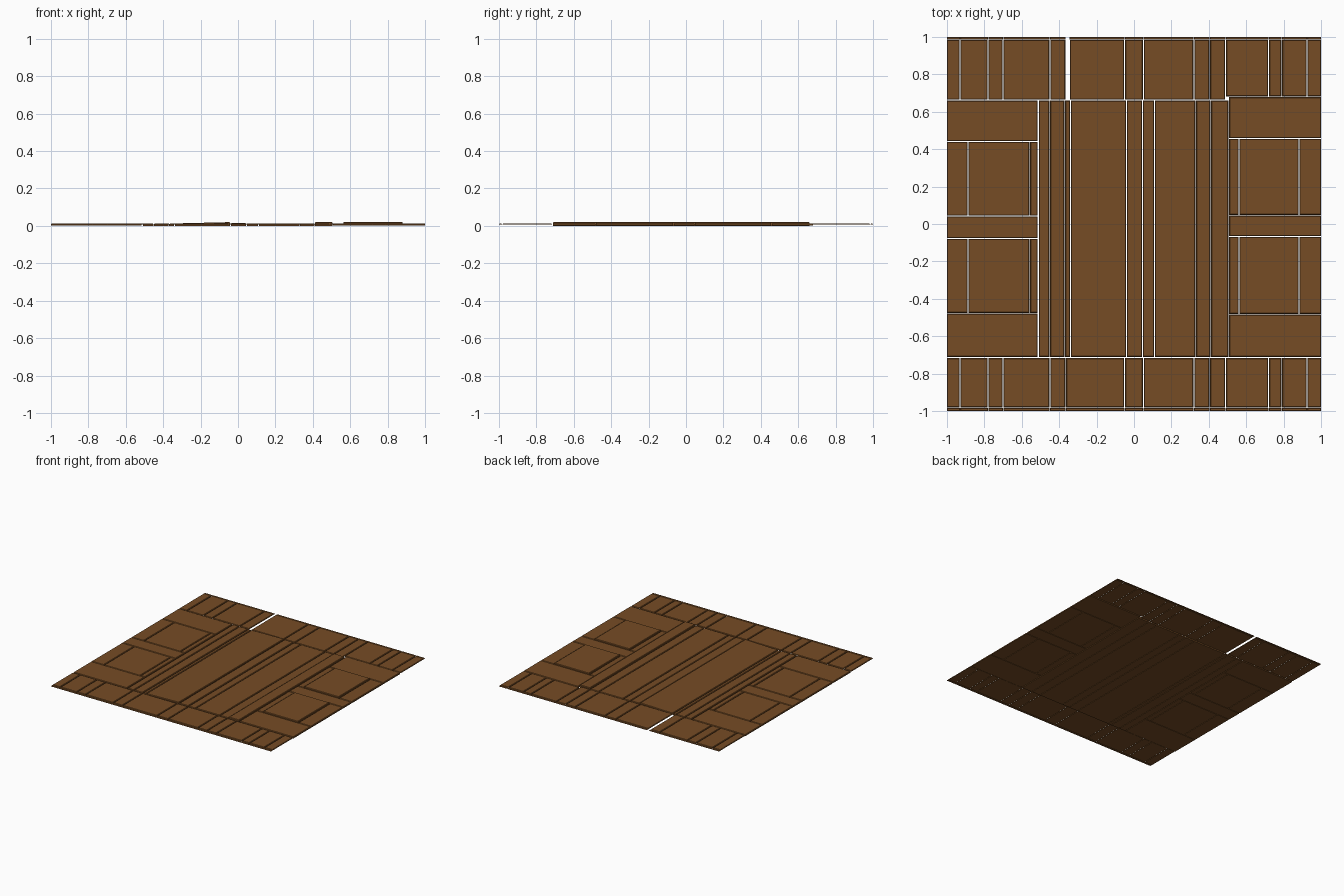
import bpy, bmesh

if "Cube" in bpy.data.objects:
    bpy.data.objects.remove(bpy.data.objects["Cube"])

wood = bpy.data.materials.new("brown wood")
wood.diffuse_color = (0.18, 0.072, 0.018, 1)
wood.use_nodes = True
wood.node_tree.nodes["Principled BSDF"].inputs["Base Color"].default_value = wood.diffuse_color


def plank(name, x0, x1, y0, y1, z0=0.003, z1=0.014, tilt=0.0, gap=0.002, bev=0.004):
    """Thin board with chamfered top edge; tilt raises its right side."""
    x0 += gap if x0 > -0.999 else 0
    x1 -= gap if x1 < 0.999 else 0
    y0 += gap if y0 > -0.999 else 0
    y1 -= gap if y1 < 0.999 else 0
    c = min(bev, (y1 - y0) / 3, (z1 - z0) / 2)
    bm = bmesh.new()

    def ring(z, i, t):
        pts = [(x0 + i, y0 + i), (x1 - i, y0 + i), (x1 - i, y1 - i), (x0 + i, y1 - i)]
        return [bm.verts.new((x, y, z + t * (x - x0) / (x1 - x0))) for x, y in pts]

    rings = [ring(z0, 0, 0), ring(z1 - c, 0, tilt), ring(z1, c, tilt)]
    bm.faces.new(rings[0][::-1])
    bm.faces.new(rings[-1])
    for a, b in zip(rings, rings[1:]):
        for k in range(4):
            n = (k + 1) % 4
            bm.faces.new((a[k], a[n], b[n], b[k]))
    me = bpy.data.meshes.new(name)
    bm.to_mesh(me)
    bm.free()
    me.materials.append(wood)
    ob = bpy.data.objects.new(name, me)
    bpy.context.collection.objects.link(ob)


# short boards along the back and front edges, each with a narrow end lip
xs = [-1, -0.93, -0.78, -0.70, -0.45, -0.365, -0.05, 0.05, 0.32, 0.405,
      0.49, 0.72, 0.79, 0.925, 1]
for i, (a, b) in enumerate(zip(xs, xs[1:])):
    back_a = -0.346 if i == 5 else a          # wide open joint in the back row
    back_low = 0.663 if b < 0.5 else 0.68
    plank("back_board", back_a, b, back_low, 0.986, 0.006, 0.013, gap=0.0025)
    plank("back_lip", back_a, b, 0.986, 1, 0.006, 0.012, gap=0.001)
    plank("front_board", a, b, -0.983, -0.715, 0.006, 0.013, gap=0.0025)
    plank("front_lip", a, b, -1, -0.983, 0.006, 0.012, gap=0.001)

# long boards down the middle: left, right, height, tilt
for a, b, z, t in [(-0.51, -0.45, 0.013, 0), (-0.45, -0.37, 0.013, 0),
                   (-0.37, -0.34, 0.012, 0), (-0.34, -0.04, 0.013, 0.007),
                   (-0.04, 0.045, 0.015, 0), (0.045, 0.11, 0.013, 0),
                   (0.11, 0.33, 0.014, 0), (0.33, 0.41, 0.013, 0),
                   (0.41, 0.507, 0.021, 0)]:
    plank("long_board", a, b, -0.712, 0.662, 0.0, z, t)

# side blocks: cross boards with square panels between them
sides = {
    "left": ([-1, -0.887, -0.557, -0.513], [-0.712, -0.477, -0.077, 0.043, 0.441, 0.662], 0.013),
    "right": ([0.507, 0.562, 0.882, 1], [-0.712, -0.482, -0.067, 0.047, 0.457, 0.68], 0.014),
}
for side, (cols, rows, z) in sides.items():
    for r, (y0, y1) in enumerate(zip(rows, rows[1:])):
        if r % 2 == 0:
            plank(side + "_cross_board", cols[0], cols[-1], y0, y1, 0.002, z)
            continue
        for c, (a, b) in enumerate(zip(cols, cols[1:])):
            top = 0.022 if side == "right" and c == 1 else z
            plank(side + "_panel_board", a, b, y0, y1, 0.002, top)
